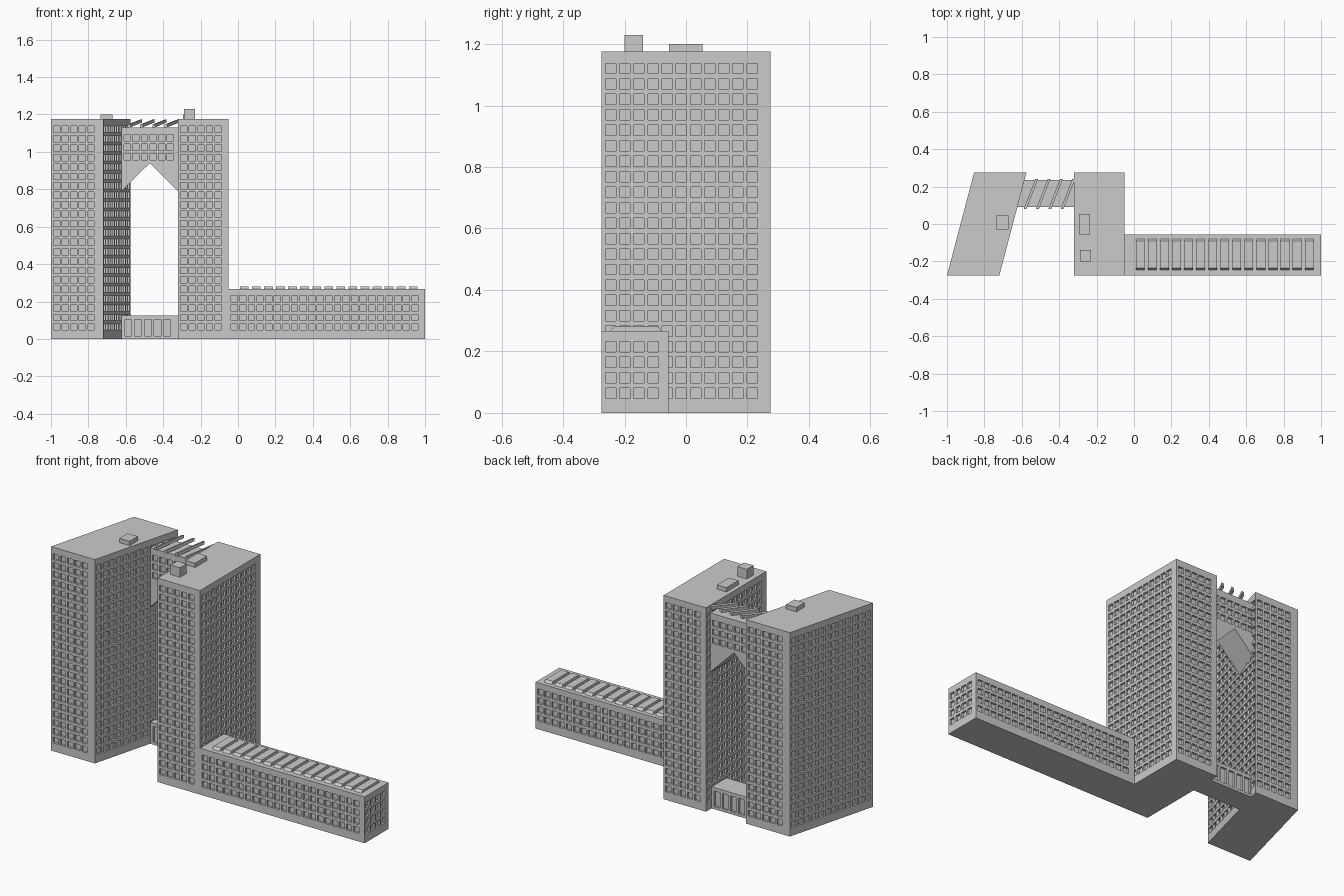
import bpy, bmesh
from mathutils import Vector

if "Cube" in bpy.data.objects:
    bpy.data.objects.remove(bpy.data.objects["Cube"])

DEPTH = 0.012


def finish(name, bm):
    bmesh.ops.remove_doubles(bm, verts=bm.verts, dist=1e-5)
    bmesh.ops.recalc_face_normals(bm, faces=bm.faces)
    mesh = bpy.data.meshes.new(name)
    bm.to_mesh(mesh)
    bm.free()
    ob = bpy.data.objects.new(name, mesh)
    bpy.context.collection.objects.link(ob)
    return ob


def face(bm, pts):
    return bm.faces.new([bm.verts.new(p) for p in pts])


def slots(length, start, pitch, size):
    """Evenly spaced window intervals that fit along a length."""
    out, c = [], start
    while c + size / 2 < length - 0.01:
        out.append((c - size / 2, c + size / 2))
        c += pitch
    return out


def wall(bm, a, b, z0, z1, cols, rows):
    """Wall from a to b (outside on the right) with recessed windows."""
    a, b = Vector((*a, 0)), Vector((*b, 0))
    d = (b - a).normalized()
    inward = Vector((-d.y, d.x, 0)) * DEPTH
    us = [0] + [u for s in cols for u in s] + [(b - a).length]
    vs = [0] + [v for s in rows for v in s] + [z1 - z0]

    def P(u, v):
        return a + d * u + Vector((0, 0, z0 + v))
    for i in range(len(us) - 1):
        for j in range(len(vs) - 1):
            q = [P(us[i], vs[j]), P(us[i + 1], vs[j]),
                 P(us[i + 1], vs[j + 1]), P(us[i], vs[j + 1])]
            if i % 2 and j % 2:
                r = [p + inward for p in q]
                face(bm, r)
                for k in range(4):
                    m = (k + 1) % 4
                    face(bm, [q[k], q[m], r[m], r[k]])
            else:
                face(bm, q)


def block(name, plan, h):
    """Building volume on a counter-clockwise plan with a window grid on every wall."""
    bm = bmesh.new()
    rows = slots(h, 0.064, 0.0503, 0.034)
    for a, b in zip(plan, plan[1:] + plan[:1]):
        L = (Vector(b) - Vector(a)).length
        wall(bm, a, b, 0, h, slots(L, 0.03, 0.046, 0.034), rows)
    face(bm, [(x, y, h) for x, y in plan])
    face(bm, [(x, y, 0) for x, y in reversed(plan)])
    return finish(name, bm)


def prism(name, lower, upper):
    """Closed solid between two matching rings of points."""
    bm = bmesh.new()
    n = len(lower)
    face(bm, lower[::-1])
    face(bm, upper)
    for k in range(n):
        m = (k + 1) % n
        face(bm, [lower[k], lower[m], upper[m], upper[k]])
    return finish(name, bm)


def rect(x0, x1, y0, y1):
    return [(x0, y0), (x1, y0), (x1, y1), (x0, y1)]


def box(name, x0, x1, y0, y1, z0, z1):
    r = rect(x0, x1, y0, y1)
    return prism(name, [(x, y, z0) for x, y in r], [(x, y, z1) for x, y in r])


# Towers and long low wing
H = 1.175
block("left_tower", [(-1, -0.275), (-0.72, -0.275), (-0.575, 0.275), (-0.855, 0.275)], H)
block("right_tower", rect(-0.32, -0.05, -0.275, 0.275), H)
block("low_wing", rect(-0.05, 1.0, -0.275, -0.057), 0.267)

# Rooftop plant rooms
box("left_roof_box", -0.735, -0.67, -0.03, 0.045, H, 1.2)
box("right_roof_box", -0.295, -0.235, -0.055, 0.053, H, 1.2)
box("right_roof_tall_box", -0.29, -0.23, -0.2, -0.14, H, 1.23)

# Wing skylights with sloped ends
for i in range(15):
    x = 0.01 + i * 0.0645
    side = [(-0.248, 0.266), (-0.235, 0.281), (-0.092, 0.281), (-0.08, 0.266)]
    prism(f"skylight_{i + 1}", [(x, y, z) for y, z in side],
          [(x + 0.047, y, z) for y, z in side])

# High bridge with an inverted V underside
X0, XM, X1, Y0, Y1 = -0.622, -0.471, -0.32, 0.09, 0.235
ZT, ZM, ZB = 1.13, 0.94, 0.79
bm = bmesh.new()
cols = slots(X1 - X0, 0.03, 0.046, 0.034)
rows = slots(ZT - ZM, 0.035, 0.0503, 0.034)
wall(bm, (X0, Y0), (X1, Y0), ZM, ZT, cols, rows)
wall(bm, (X1, Y1), (X0, Y1), ZM, ZT, cols, rows)
for y in (Y0, Y1):
    for x in (X0, X1):
        face(bm, [(x, y, ZM), (x, y, ZB), (XM, y, ZM)])
for x in (X0, X1):
    face(bm, [(x, Y0, ZB), (x, Y1, ZB), (XM, Y1, ZM), (XM, Y0, ZM)])
    face(bm, [(x, Y0, ZB), (x, Y1, ZB), (x, Y1, ZT), (x, Y0, ZT)])
face(bm, [(x, y, ZT) for x, y in rect(X0, X1, Y0, Y1)])
finish("high_bridge", bm)

# Diagonal roof beams over the bridge
for i in range(4):
    x = -0.59 + i * 0.066
    ends = []
    for px, py, pz in ((x, 0.08, 1.128), (x + 0.062, 0.24, 1.153)):
        ends.append([(px, py, pz), (px + 0.015, py, pz + 0.004),
                     (px + 0.015, py, pz + 0.022), (px, py, pz + 0.018)])
    prism(f"bridge_beam_{i + 1}", *ends)

# Ground level link with tall windows
bm = bmesh.new()
plan = rect(X0, X1, Y0, 0.225)
for k in range(4):
    a, b = plan[k], plan[(k + 1) % 4]
    wall(bm, a, b, 0, 0.125, slots(0.302, 0.035, 0.052, 0.036) if k % 2 == 0 else [],
         [(0.015, 0.105)] if k % 2 == 0 else [])
face(bm, [(x, y, 0.125) for x, y in plan])
face(bm, [(x, y, 0) for x, y in plan[::-1]])
finish("ground_link", bm)
